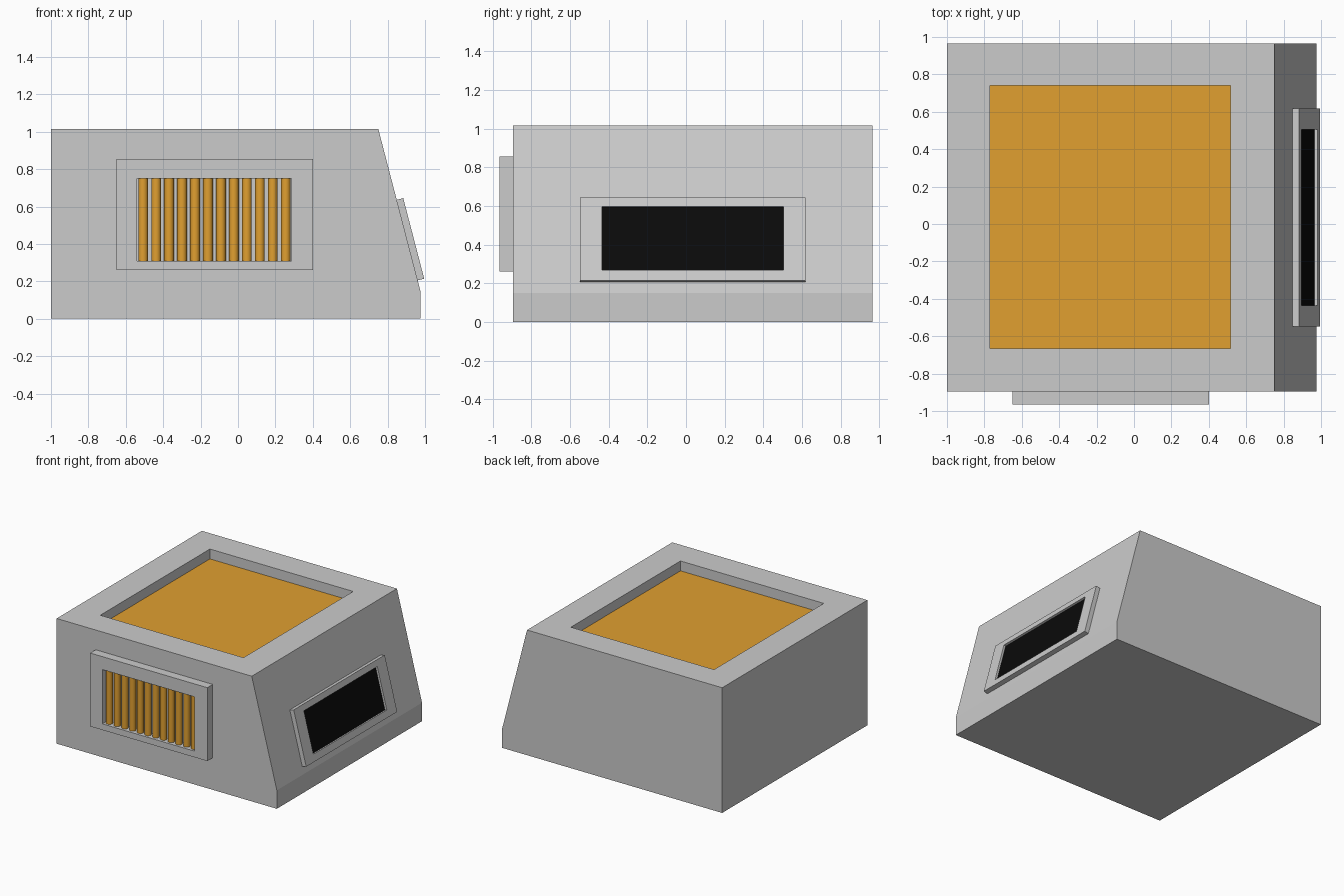
import bpy, bmesh, math
from mathutils import Matrix, Vector

if "Cube" in bpy.data.objects:
    bpy.data.objects.remove(bpy.data.objects["Cube"])


def material(name, color):
    m = bpy.data.materials.new(name)
    m.diffuse_color = (*color, 1)
    m.use_nodes = True
    m.node_tree.nodes["Principled BSDF"].inputs["Base Color"].default_value = m.diffuse_color
    return m


ORANGE = material("orange", (0.75, 0.35, 0.03))
BLACK = material("black", (0.003, 0.003, 0.003))


def finish(name, bm, mat=None, matrix=None):
    bmesh.ops.recalc_face_normals(bm, faces=bm.faces[:])
    me = bpy.data.meshes.new(name)
    bm.to_mesh(me)
    bm.free()
    ob = bpy.data.objects.new(name, me)
    bpy.context.collection.objects.link(ob)
    if mat:
        me.materials.append(mat)
    if matrix:
        ob.matrix_world = matrix
    return ob


def rect(bm, x0, x1, y0, y1, z):
    return [bm.verts.new((x, y, z)) for x, y in ((x0, y0), (x1, y0), (x1, y1), (x0, y1))]


def skin(bm, a, b):
    for i in range(4):
        j = (i + 1) % 4
        bm.faces.new((a[i], a[j], b[j], b[i]))


def slab(name, bounds, z0, z1, mat=None, matrix=None):
    bm = bmesh.new()
    a, b = rect(bm, *bounds, z0), rect(bm, *bounds, z1)
    bm.faces.new(a)
    bm.faces.new(b)
    skin(bm, a, b)
    return finish(name, bm, mat, matrix)


def frame(name, outer, inner, depth, matrix):
    """Rectangular ring lying on local z = 0 and rising to depth."""
    bm = bmesh.new()
    loops = [rect(bm, *outer, 0), rect(bm, *outer, depth),
             rect(bm, *inner, depth), rect(bm, *inner, 0)]
    for i in range(4):
        skin(bm, loops[i], loops[(i + 1) % 4])
    return finish(name, bm, None, matrix)


# Housing: side profile extruded in y, with a recess sunk into the top
F, B, H = -0.895, 0.965, 1.015
RECESS = (-0.77, 0.515, -0.665, 0.74)
profile = [(-1, 0), (0.975, 0), (0.975, 0.15), (0.75, H), (-1, H)]
bm = bmesh.new()
front = [bm.verts.new((x, F, z)) for x, z in profile]
back = [bm.verts.new((x, B, z)) for x, z in profile]
bm.faces.new(front)
bm.faces.new(back)
for i in (0, 1, 2, 4):
    j = (i + 1) % 5
    bm.faces.new((front[i], front[j], back[j], back[i]))
rim, floor = rect(bm, *RECESS, H), rect(bm, *RECESS, H - 0.1)
skin(bm, [front[4], front[3], back[3], back[4]], rim)
skin(bm, rim, floor)
bm.faces.new(floor)
finish("housing", bm)

# Orange plate in the top recess
slab("top_plate", RECESS, H - 0.1, H - 0.08, ORANGE)

# Front grille frame
front_mat = Matrix.Translation((0, F, 0)) @ Matrix.Rotation(math.pi / 2, 4, 'X')
frame("grille_frame", (-0.65, 0.40, 0.26, 0.855), (-0.54, 0.285, 0.31, 0.75), 0.07, front_mat)

# Upright grille bars
for i in range(12):
    bpy.ops.mesh.primitive_cylinder_add(vertices=16, radius=0.026, depth=0.44,
                                        location=(-0.507 + i * 0.0693, F - 0.026, 0.53))
    bar = bpy.context.object
    bar.name = f"grille_bar_{i + 1}"
    bar.data.materials.append(ORANGE)
    bpy.ops.object.shade_smooth_by_angle()

# Screen on the sloping side: local x = world y, local y = up the slope, local z = outward
up = Vector((0.75 - 0.975, 0, H - 0.15)).normalized()
along = Vector((0, 1, 0))
out = along.cross(up)
slope = Matrix((along, up, out)).transposed().to_4x4()
slope.translation = (0.975, 0, 0.15)
opening = (-0.435, 0.505, 0.113, 0.453)
frame("screen_frame", (-0.548, 0.618, 0.057, 0.502), opening, 0.036, slope)
slab("screen", opening, 0, 0.019, BLACK, slope)
